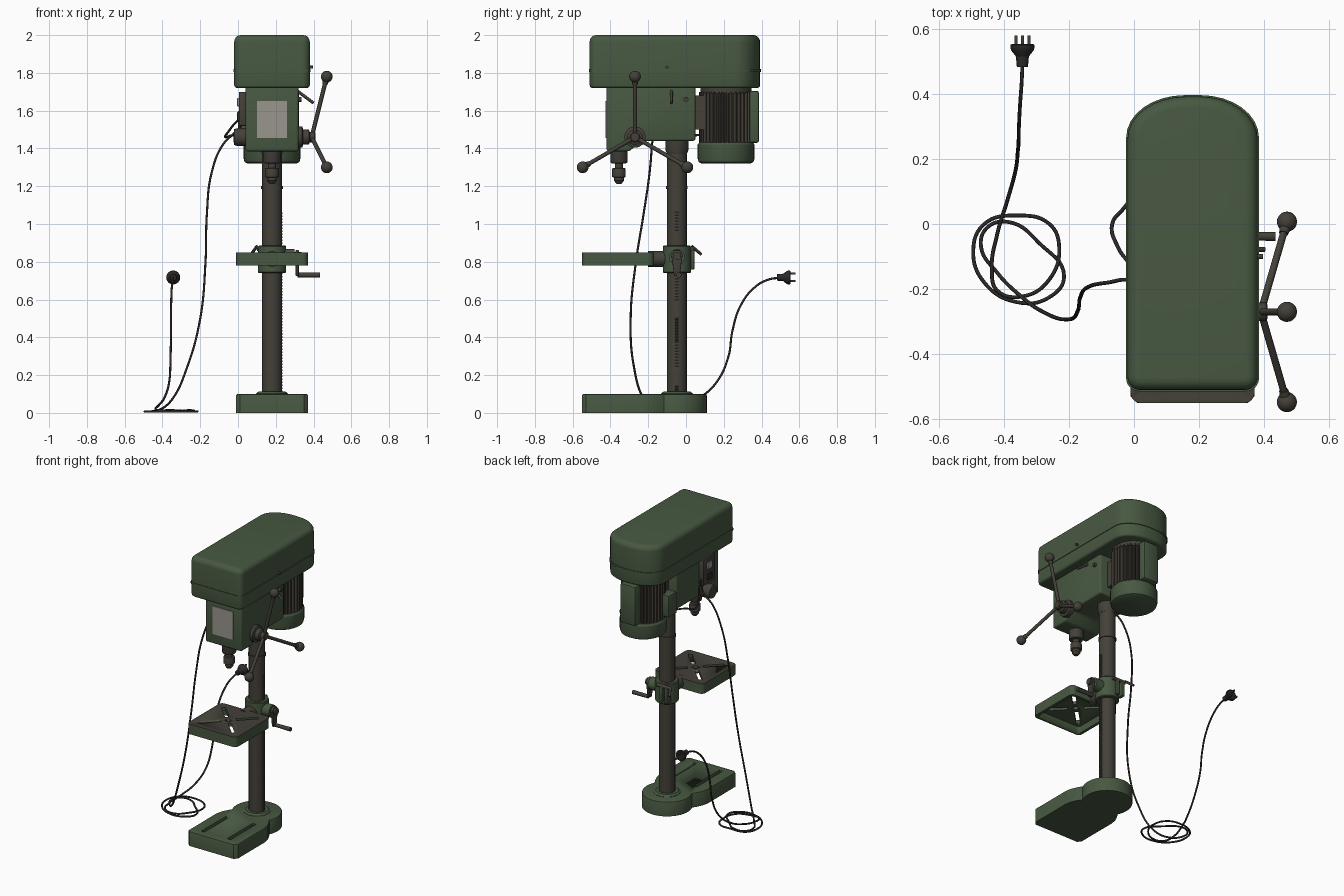
import bpy, bmesh, math
from mathutils import Vector, Matrix

if "Cube" in bpy.data.objects:
    bpy.data.objects.remove(bpy.data.objects["Cube"])

def mat(name, c):
    m = bpy.data.materials.new(name)
    m.diffuse_color = (*c, 1)
    m.use_nodes = True
    m.node_tree.nodes["Principled BSDF"].inputs["Base Color"].default_value = m.diffuse_color
    return m

GREEN = mat("green_paint", (.063, .098, .053))
STEEL = mat("dark_steel", (.058, .052, .041))
CORD = mat("black_rubber", (.024, .023, .020))
PLATE = mat("grey_plate", (.32, .30, .27))
CX, CY = .18, -.048          # column centre

def finish(name, bm, *mats):
    bmesh.ops.recalc_face_normals(bm, faces=bm.faces[:])
    me = bpy.data.meshes.new(name)
    bm.to_mesh(me)
    bm.free()
    for p in me.polygons:
        p.use_smooth = True
    me.set_sharp_from_angle(angle=math.radians(32))
    ob = bpy.data.objects.new(name, me)
    bpy.context.collection.objects.link(ob)
    for m in mats:
        me.materials.append(m)
    return ob

def prism(name, pts, a, b, m, axis='z', bevel=0, seg=4, where=None):
    """Extrude an outline along z, or a (y, z) outline along x; bevel chosen edges."""
    bm = bmesh.new()
    put = (lambda p, t: (p[0], p[1], t)) if axis == 'z' else (lambda p, t: (t, p[0], p[1]))
    f = bm.faces.new([bm.verts.new(put(p, a)) for p in pts])
    g = bmesh.ops.extrude_face_region(bm, geom=[f])['geom']
    off = Vector(put((0, 0), b - a))
    bmesh.ops.translate(bm, verts=[v for v in g if isinstance(v, bmesh.types.BMVert)], vec=off)
    bmesh.ops.recalc_face_normals(bm, faces=bm.faces[:])
    if bevel:
        es = [e for e in bm.edges if e.calc_face_angle(0) > .6 and (not where or where(e))]
        bmesh.ops.bevel(bm, geom=es, offset=bevel, segments=seg, profile=.5, affect='EDGES')
    return finish(name, bm, m)

def box(name, lo, hi, m, bevel=0):
    pts = [(lo[0], lo[1]), (hi[0], lo[1]), (hi[0], hi[1]), (lo[0], hi[1])]
    return prism(name, pts, lo[2], hi[2], m, bevel=bevel, seg=2)

def lathe(name, prof, origin, d, m, n=32):
    """Revolve (radius, distance) points around direction d."""
    bm = bmesh.new()
    rings = [[bm.verts.new((r * math.cos(2 * math.pi * i / n), r * math.sin(2 * math.pi * i / n), t))
              for i in range(n)] for r, t in prof]
    for A, B in zip(rings, rings[1:]):
        for i in range(n):
            bm.faces.new((A[i], A[(i + 1) % n], B[(i + 1) % n], B[i]))
    bm.faces.new(rings[0])
    bm.faces.new(rings[-1])
    q = Vector(d).to_track_quat('Z', 'Y').to_matrix().to_4x4()
    bmesh.ops.transform(bm, matrix=Matrix.Translation(origin) @ q, verts=bm.verts[:])
    return finish(name, bm, m)

def rod(name, p, q, r0, m, r1=None, n=16):
    d = Vector(q) - Vector(p)
    return lathe(name, [(r0, 0), (r1 or r0, d.length)], p, d, m, n)

def ball(name, c, r, m):
    bm = bmesh.new()
    bmesh.ops.create_uvsphere(bm, u_segments=20, v_segments=12, radius=r,
                              matrix=Matrix.Translation(c))
    return finish(name, bm, m)

def rounded(x0, x1, y0, y1, front, back, g=0):
    """Outline with elliptical corners (rx, ry); g grows it."""
    x0, x1, y0, y1 = x0 - g, x1 + g, y0 - g, y1 + g
    out = []
    for cx, cy, (rx, ry), s in ((x1, y0, front, -90), (x1, y1, back, 0), (x0, y1, back, 90), (x0, y0, front, 180)):
        ox = cx - rx if cx == x1 else cx + rx
        oy = cy - ry if cy == y1 else cy + ry
        for k in range(9):
            a = math.radians(s + k * 90 / 8)
            out.append((ox + rx * math.cos(a), oy + ry * math.sin(a)))
    return out

def cord(name, pts, r):
    cu = bpy.data.curves.new(name, 'CURVE')
    cu.dimensions = '3D'
    cu.bevel_depth, cu.bevel_resolution, cu.resolution_u = r, 2, 8
    sp = cu.splines.new('BEZIER')
    sp.bezier_points.add(len(pts) - 1)
    for b, p in zip(sp.bezier_points, pts):
        b.co = p
        b.handle_left_type = b.handle_right_type = 'AUTO'
    cu.materials.append(CORD)
    ob = bpy.data.objects.new(name, cu)
    bpy.context.collection.objects.link(ob)
    cu.use_fill_caps = True

def cut(ob, cutter):
    cutter.hide_render = True
    cutter.hide_viewport = True
    md = ob.modifiers.new("cut", 'BOOLEAN')
    md.operation, md.object, md.solver = 'DIFFERENCE', cutter, 'EXACT'

# Base: rectangular foot flowing into a round column seat, with two grooves
half = [(.17, -.55), (.19, -.53), (.19, -.23), (.183, -.19), (.165, -.15)]
half += [(.16 * math.cos(a), -.05 + .16 * math.sin(a)) for a in [math.radians(-25 + 115 * k / 14) for k in range(14)]]
outline = [(CX + x, y) for x, y in half] + [(CX, .11)] + [(CX - x, y) for x, y in reversed(half)]
top_edge = lambda z: (lambda e: all(v.co.z > z for v in e.verts))
base = prism("base", outline, 0, .1, GREEN, bevel=.008, seg=2, where=top_edge(.09))
for i, x in enumerate((.08, .28)):
    cut(base, box(f"base_groove_cutter_{i}", (x - .013, -.5, .08), (x + .013, -.22, .12), GREEN))
lathe("base_collar", [(.085, .09), (.085, .102), (.072, .112)], (CX, CY, 0), (0, 0, 1), GREEN)

# Column with stop ring and upper sleeve
lathe("column", [(.052, .09), (.052, 1.46)], (CX, CY, 0), (0, 0, 1), STEEL, 40)
lathe("column_ring", [(.057, 1.185), (.057, 1.2)], (CX, CY, 0), (0, 0, 1), STEEL, 40)
lathe("column_sleeve", [(.053, 1.37), (.06, 1.39), (.062, 1.46)], (CX, CY, 0), (0, 0, 1), STEEL, 40)

# Toothed rack on the right of the column
rack = [(CX + .045, .11)]
for k in range(60):
    z = .11 + k * .016
    rack += [(CX + .056, z), (CX + .056, z + .007), (CX + .052, z + .009), (CX + .052, z + .015)]
rack += [(CX + .045, z + .016)]
ob = prism("rack", rack, -.009, .009, STEEL)
ob.data.transform(Matrix.Translation((0, CY, 0)) @ Matrix.Rotation(math.pi / 2, 4, 'X'))

# Table: steel top, painted sides, hollow underside, diagonal slots
table = prism("table", rounded(-.01, .37, -.55, -.17, (.03, .03), (.03, .03)), .78, .85, GREEN)
table.data.materials.append(STEEL)
for p in table.data.polygons:
    if p.normal.z > .9:
        p.material_index = 1
cut(table, prism("table_hollow_cutter", rounded(.01, .35, -.53, -.19, (.02, .02), (.02, .02)), .7, .828, GREEN))
for i in range(4):
    a = math.radians(45 + 90 * i)
    c = box(f"table_slot_cutter_{i}", (.05, -.013, .7), (.19, .013, .9), GREEN)
    c.data.transform(Matrix.Translation((CX, -.36, 0)) @ Matrix.Rotation(a, 4, 'Z'))
    cut(table, c)
cut(table, lathe("table_hole_cutter", [(.018, .7), (.018, .9)], (CX, -.36, 0), (0, 0, 1), GREEN))

# Table bracket, tilt joint, clamp and crank
lathe("table_bracket", [(.07, .74), (.075, .745), (.075, .88), (.07, .885)], (CX, CY, 0), (0, 0, 1), GREEN)
rod("table_tilt_joint", (CX, -.2, .815), (CX, -.1, .815), .042, STEEL, n=24)
for x in (.125, .165):
    box("bracket_ear", (x - .012, .0, .76), (x + .012, .045, .87), GREEN, .005)
rod("clamp_bolt", (.1, .03, .87), (.2, .03, .87), .012, STEEL)
rod("clamp_lever", (.1, .03, .882), (.07, .08, .84), .008, STEEL)
rod("crank_gear_housing", (.22, CY, .825), (.3, CY, .825), .042, GREEN, n=24)
rod("crank_shaft", (.29, CY, .83), (.335, CY, .83), .022, STEEL)
prism("crank_arm", [(CY - .03, .84), (CY - .015, .725), (CY + .015, .725), (CY + .03, .84),
                    (CY + .012, .862), (CY - .012, .862)], .305, .322, STEEL, axis='x', bevel=.003, seg=2)
rod("crank_handle", (.315, CY + .01, .73), (.435, CY + .01, .73), .012, STEEL, .014)

# Head casting and name plate
prism("head", [(-.42, 1.73), (-.42, 1.385), (-.3, 1.385), (-.235, 1.44), (.05, 1.44), (.05, 1.73)],
      .04, .32, GREEN, axis='x', bevel=.012, seg=3)
box("front_plate", (.1, -.425, 1.455), (.26, -.417, 1.65), PLATE)

# Quill and chuck
lathe("quill_and_chuck", [(.046, 1.42), (.046, 1.33), (.042, 1.322), (.022, 1.32), (.022, 1.297), (.034, 1.295),
                          (.036, 1.29), (.036, 1.25), (.027, 1.245), (.027, 1.23), (.014, 1.213)],
      (CX, -.355, 0), (0, 0, 1), STEEL)

# Belt cover: tray, rim and lid
shape = (-.02, .38, -.51, .392, (.04, .04), (.18, .13))
prism("cover_tray", rounded(*shape), 1.72, 1.812, GREEN, bevel=.015, seg=3,
      where=lambda e: all(v.co.z < 1.73 for v in e.verts))
prism("cover_rim", rounded(*shape, g=.004), 1.806, 1.82, GREEN)
prism("cover_lid", rounded(*shape), 1.815, 2.0, GREEN, bevel=.035, seg=5, where=top_edge(1.99))
rod("cover_latch", (.37, -.1, 1.83), (.396, -.1, 1.83), .008, STEEL)

# Motor: finned body, end cap, boxes
MY = .212
fins = []
for i in range(144):
    a = 2 * math.pi * (i + .5) / 144
    r = .142 if i % 4 < 2 else .125
    fins.append((CX + r * math.cos(a), MY + r * math.sin(a)))
prism("motor_body", fins, 1.41, 1.7, STEEL)
lathe("motor_flange", [(.135, 1.69), (.135, 1.73)], (CX, MY, 0), (0, 0, 1), STEEL, 40)
lathe("motor_cap", [(.13, 1.32), (.145, 1.328), (.15, 1.345), (.15, 1.42), (.142, 1.432)], (CX, MY, 0), (0, 0, 1), GREEN, 40)
box("motor_rear_box", (.12, .33, 1.43), (.24, .387, 1.705), GREEN, .012)
box("motor_wiring_box", (.0, .1, 1.45), (.07, .19, 1.6), GREEN, .006)
box("motor_mount", (.1, .04, 1.5), (.26, .1, 1.68), STEEL)
rod("belt_lever", (.3, -.078, 1.715), (.4, -.078, 1.64), .008, STEEL)
rod("belt_lock_pin", (.31, 0, 1.66), (.335, 0, 1.66), .013, STEEL)

# Switch box on the left
box("switch_box", (.005, -.33, 1.52), (.05, -.2, 1.7), STEEL, .005)
for z in (1.57, 1.645):
    box("switch_button", (-.004, -.29, z - .022), (.01, -.24, z + .022), PLATE if z > 1.6 else CORD, .003)

# Feed hub, spokes with knobs, and return spring cap
hub = Vector((.39, -.27, 1.46))
lathe("feed_hub", [(.056, .31), (.056, .34), (.04, .345), (.04, .375), (.028, .38), (.028, .405), (.022, .41)],
      (0, -.27, 1.46), (1, 0, 0), STEEL)
for i in range(3):
    a = math.radians(90 + 120 * i)
    tip = Vector((.47, -.27 + .32 * math.cos(a), 1.46 + .32 * math.sin(a)))
    rod("feed_spoke", hub, tip, .011, STEEL)
    rod("feed_knob_neck", hub.lerp(tip, .87), tip, .014, STEEL, .02)
    ball("feed_knob", tip, .031, STEEL)
lathe("return_spring_cap", [(.048, -.05), (.048, .0), (.042, .02), (.02, .024)], (0, -.27, 1.46), (-1, 0, 0), STEEL)

# Cords
cord("motor_cord", [(.02, .11, 1.47), (-.03, .05, 1.47), (-.067, 0, 1.46), (-.05, -.07, 1.49), (-.01, -.13, 1.54),
                    (.025, -.21, 1.56)], .006)
f = .008
cord("power_cord", [
    (.025, -.21, 1.53), (-.01, -.175, 1.49), (-.08, -.18, 1.42), (-.14, -.193, 1.27), (-.165, -.225, 1.05),
    (-.172, -.265, .8), (-.2, -.293, .5), (-.27, -.275, .24), (-.35, -.22, .07), (-.42, -.15, .014),
    (-.47, -.07, f), (-.45, -.01, f), (-.38, .005, f), (-.29, -.06, f), (-.215, -.16, f), (-.26, -.225, f),
    (-.36, -.24, f), (-.46, -.18, f), (-.494, -.08, f), (-.46, 0, f), (-.36, .026, .014), (-.26, 0, f),
    (-.23, -.07, f), (-.26, -.17, .014), (-.34, -.222, f), (-.42, -.205, .014), (-.437, -.14, .02),
    (-.42, -.03, .04), (-.39, .07, .08), (-.365, .16, .16), (-.357, .225, .3), (-.355, .245, .43),
    (-.354, .29, .57), (-.35, .37, .67), (-.345, .44, .707), (-.343, .49, .715)], .006)

# Plug
P = Vector((-.343, 0, .717))
lathe("plug", [(.017, .482), (.02, .515), (.034, .533), (.037, .54), (.037, .55), (.033, .553)], P, (0, 1, 0), CORD, 24)
for dx, dz in ((-.02, -.018), (.02, -.018), (0, .02)):
    box("plug_prong", (P.x + dx - .005, .545, P.z + dz - .005), (P.x + dx + .005, .58, P.z + dz + .005), STEEL)
